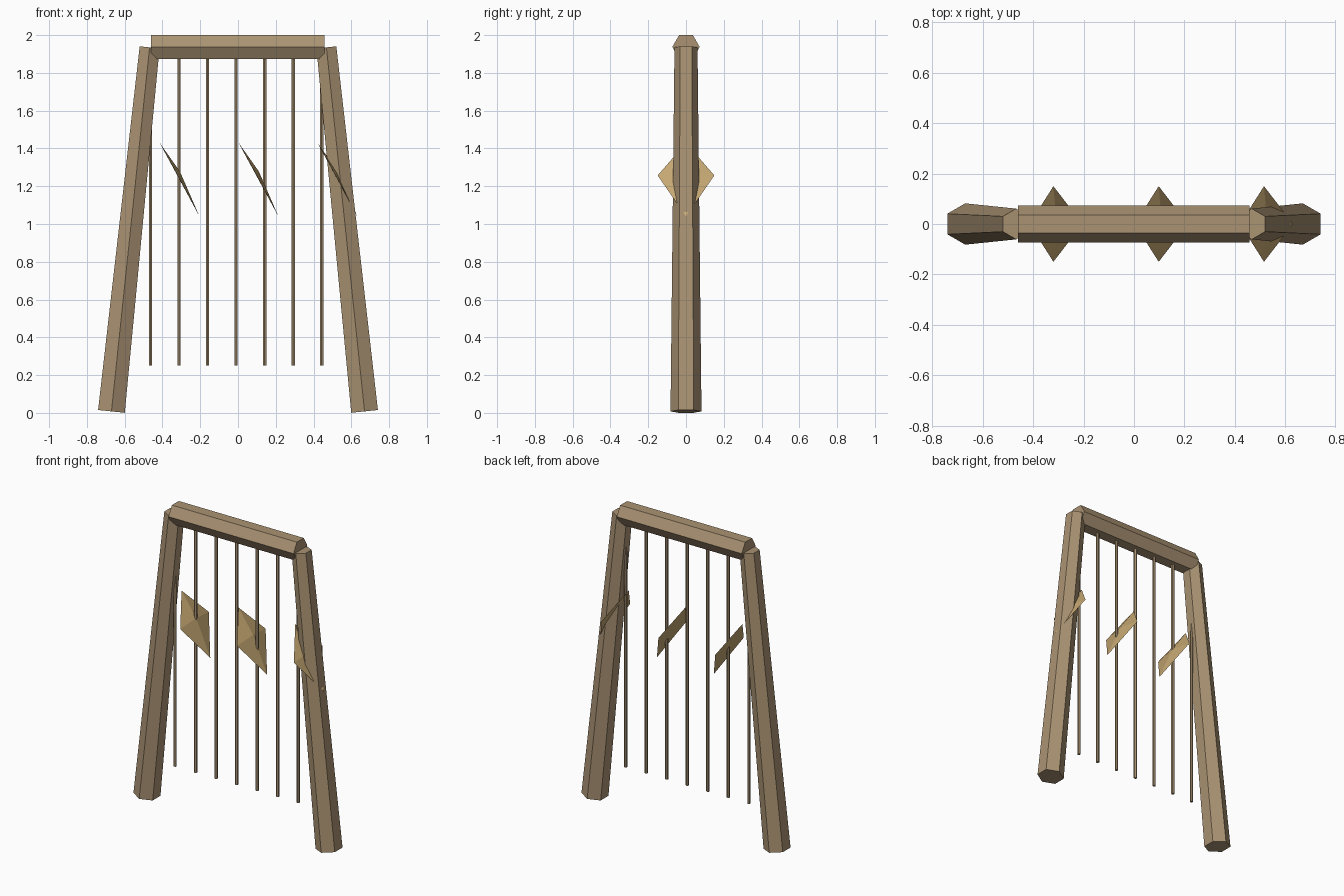
import bpy, bmesh, math
from mathutils import Vector, Matrix

if "Cube" in bpy.data.objects:
    bpy.data.objects.remove(bpy.data.objects["Cube"])


def material(name, rgb):
    m = bpy.data.materials.new(name)
    m.diffuse_color = (*rgb, 1)
    m.use_nodes = True
    m.node_tree.nodes["Principled BSDF"].inputs["Base Color"].default_value = m.diffuse_color
    return m


wood = material("wood", (0.40, 0.29, 0.17))
tan = material("tan_plate", (0.56, 0.39, 0.17))


def finish(name, bm, mat):
    bmesh.ops.recalc_face_normals(bm, faces=bm.faces)
    me = bpy.data.meshes.new(name)
    bm.to_mesh(me)
    bm.free()
    me.materials.append(mat)
    ob = bpy.data.objects.new(name, me)
    bpy.context.collection.objects.link(ob)
    return ob


def hex_bar(name, a, b, r1, r2, mat):
    """Tapered six-sided bar from a to b, with corners pointing along y."""
    a, b = Vector(a), Vector(b)
    w = (b - a).normalized()
    v = Vector((0, 1, 0))
    u = v.cross(w)
    rot = Matrix((u, v, w)).transposed().to_4x4()
    bm = bmesh.new()
    bmesh.ops.create_cone(bm, cap_ends=True, segments=6, radius1=r1, radius2=r2,
                          depth=(b - a).length,
                          matrix=Matrix.Translation((a + b) / 2) @ rot)
    return finish(name, bm, mat)


# leaning posts
for side, s in (("left", -1), ("right", 1)):
    hex_bar(side + "_post", (s * 0.67, 0, 0.008), (s * 0.468, 0, 1.935),
            0.082, 0.061, wood)

# top beam
hex_bar("top_beam", (-0.461, 0, 1.9375), (0.459, 0, 1.9375), 0.0725, 0.0725, wood)

# hanging cords
for i in range(7):
    x = -0.463 + i * 0.151
    hex_bar(f"cord_{i + 1}", (x, 0, 0.25), (x, 0, 1.92), 0.01, 0.01, wood)

# kite-shaped plates: flat back, shallow pointed front
for i in range(3):
    x = -0.32 + i * 0.418
    bm = bmesh.new()
    rim = [bm.verts.new(p) for p in ((x - 0.095, 0, 1.43), (x, 0.15, 1.257),
                                     (x + 0.116, 0, 1.04), (x, -0.15, 1.257))]
    apex = bm.verts.new((x + 0.013, 0, 1.277))
    bm.faces.new(rim)
    for j in range(4):
        bm.faces.new((rim[j], rim[(j + 1) % 4], apex))
    finish(f"hanging_plate_{i + 1}", bm, tan)
